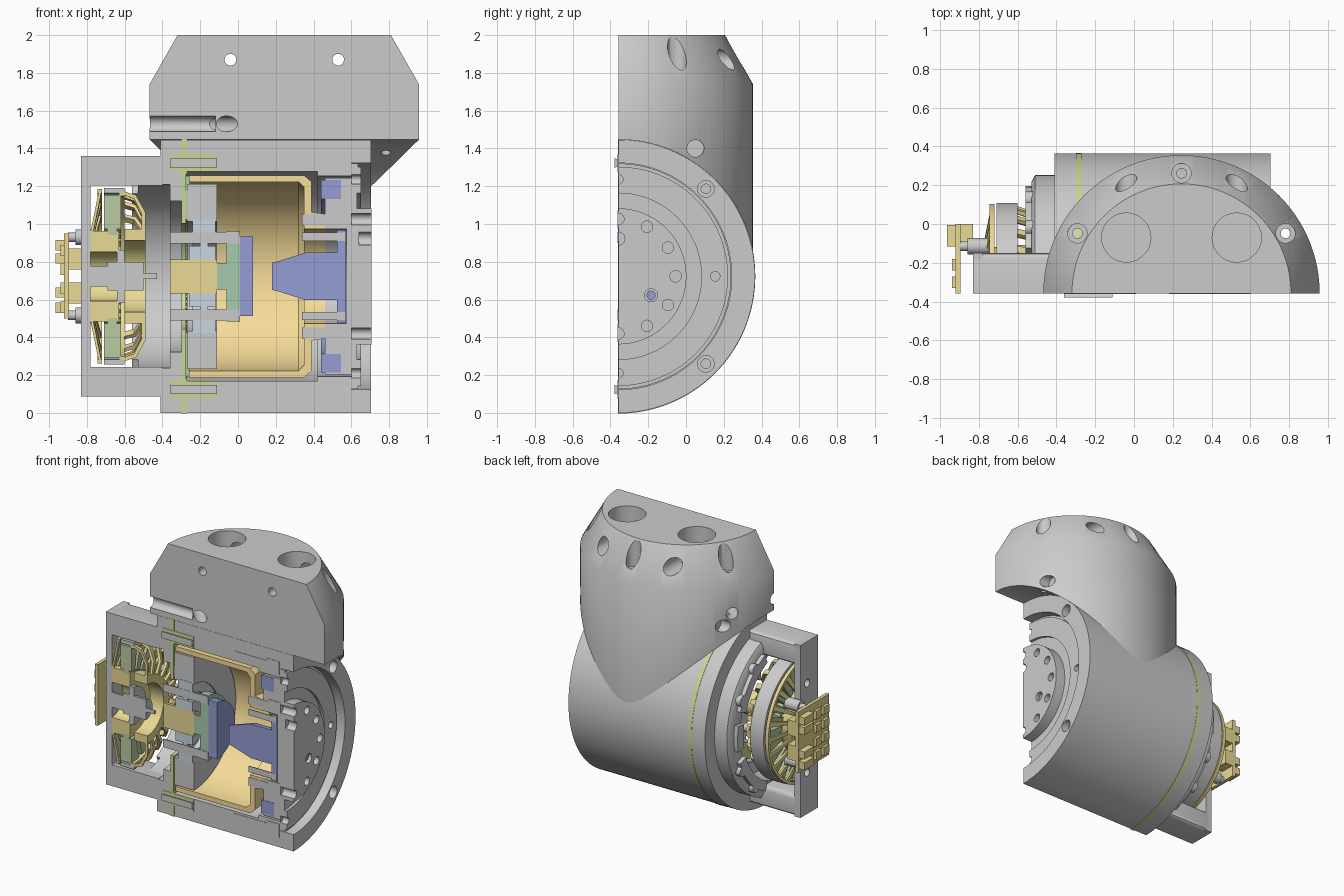
import bpy, bmesh
from math import sin, cos, pi, radians
from mathutils import Vector

if "Cube" in bpy.data.objects:
    bpy.data.objects.remove(bpy.data.objects["Cube"])

Y0, Z0, XC = -0.358, 0.723, 0.245      # section plane, drive axis height, neck axis
HALF = [(0, 180)]
COL = dict(gold=(.93, .72, .32), yellow=(.82, .70, .30), lime=(.58, .70, .30), green=(.38, .60, .42),
           blue=(.30, .34, .66), steel=(.60, .66, .74), coil=(.50, .60, .36))


def finish(name, bm, col=None):
    bmesh.ops.remove_doubles(bm, verts=bm.verts, dist=1e-5)
    bmesh.ops.recalc_face_normals(bm, faces=bm.faces)
    me = bpy.data.meshes.new(name)
    bm.to_mesh(me)
    bm.free()
    ob = bpy.data.objects.new(name, me)
    bpy.context.collection.objects.link(ob)
    if col:
        mat = bpy.data.materials.get(col) or bpy.data.materials.new(col)
        mat.diffuse_color = (*COL[col], 1)
        mat.use_nodes = True
        mat.node_tree.nodes["Principled BSDF"].inputs["Base Color"].default_value = mat.diffuse_color
        me.materials.append(mat)
    smooth(me)
    return ob


def smooth(me):
    me.shade_smooth()
    me.set_sharp_from_angle(angle=radians(30))


def lathe(name, pts, col=None, spans=HALF, n=56, z=Z0, y=Y0, upright=False):
    """Turn a closed (height, radius) profile through one or more angle spans, with capped ends."""
    bm = bmesh.new()
    m = len(pts)
    for a0, a1 in spans:
        rings = []
        for i in range(n + 1):
            a = radians(a0 + (a1 - a0) * i / n)
            if upright:
                co = [(XC + r * cos(a), y + r * sin(a), h) for h, r in pts]
            else:
                co = [(h, y + r * sin(a), z + r * cos(a)) for h, r in pts]
            rings.append([bm.verts.new(c) for c in co])
        for A, B in zip(rings, rings[1:]):
            for j in range(m):
                k = (j + 1) % m
                if pts[j][1] or pts[k][1]:
                    bm.faces.new((A[j], A[k], B[k], B[j]))
        bm.faces.new(rings[0])
        bm.faces.new(rings[-1])
    return finish(name, bm, col)


def ring(name, x0, x1, r0, r1, col=None, **kw):
    return lathe(name, [(x0, r0), (x0, r1), (x1, r1), (x1, r0)], col, **kw)


def cyl(name, p0, p1, r, col=None, n=28):
    p0, p1 = Vector(p0), Vector(p1)
    d = p1 - p0
    bm = bmesh.new()
    bmesh.ops.create_cone(bm, cap_ends=True, segments=n, radius1=r, radius2=r, depth=d.length)
    bm.transform(d.to_track_quat('Z', 'Y').to_matrix().to_4x4())
    bmesh.ops.translate(bm, verts=bm.verts, vec=(p0 + p1) / 2)
    return finish(name, bm, col)


def box(name, x, y, z, col=None, bevel=0):
    bm = bmesh.new()
    bmesh.ops.create_cube(bm, size=1)
    for v in bm.verts:
        v.co = [a[0] + (c + .5) * (a[1] - a[0]) for a, c in zip((x, y, z), v.co)]
    if bevel:
        es = [e for e in bm.edges if all(v.co.y > (y[0] + y[1]) / 2 for v in e.verts)]
        bmesh.ops.bevel(bm, geom=es, offset=bevel, segments=3, affect='EDGES', profile=.5)
    return finish(name, bm, col)


def cut(ob, cutters):
    for c in cutters:
        c.hide_render = True
        mod = ob.modifiers.new('cut', 'BOOLEAN')
        mod.operation, mod.solver, mod.object = 'DIFFERENCE', 'EXACT', c
    dg = bpy.context.evaluated_depsgraph_get()
    me = bpy.data.meshes.new_from_object(ob.evaluated_get(dg))
    ob.modifiers.clear()
    ob.data = me
    smooth(me)
    for c in cutters:
        bpy.data.objects.remove(c)


def polar(r, deg, x):
    a = radians(deg)
    return (x, Y0 + r * sin(a), Z0 + r * cos(a))


def bore(r, deg, x0, x1, rad):
    return cyl('cutter', polar(r, deg, x0), polar(r, deg, x1), rad)


# upper neck: upright half cylinder with a conical top, saddled on the drive housing
neck = lathe('upper_neck', [(.7, 0), (.7, .713), (1.74, .713), (2, .565), (2, 0)], upright=True, n=64)
tools = [cyl('cutter', (-1.2, Y0, Z0), (1.5, Y0, Z0), .724, n=112)]
for x in (-.04, .53):
    tools += [cyl('cutter', (x, -.07, 1.7), (x, -.07, 2.1), .127),
              cyl('cutter', (x, -.07, 1.87), (x, .5, 1.87), .055),
              cyl('cutter', (x, -.5, 1.87), (x, -.07, 1.87), .031)]
for deg in (30, 90, 150):
    x, y = XC + .62 * cos(radians(deg)), Y0 + .62 * sin(radians(deg))
    tools += [cyl('cutter', (x, y, 1.79), (x, y, 2.1), .05), cyl('cutter', (x, y, .9), (x, y, 1.85), .025)]
tools += [cyl('cutter', (.78, .05, 1.4), (1.1, .05, 1.4), .045),
          cyl('cutter', (-.29, .05, 1.45), (-.7, .05, 1.45), .045),
          cyl('cutter', (-.7, Y0, 1.53), (-.12, Y0, 1.53), .041),
          cyl('cutter', (.03, Y0 - .1, 1.53), (-.6, .25, 1.53), .042)]
cut(neck, tools)

# main drive housing
housing = lathe('drive_housing', [(-.41, .723), (.705, .723), (.705, .6), (.6, .6), (.6, .53), (.42, .53),
                                  (.42, .555), (-.36, .555), (-.36, .485), (-.41, .485)], n=64)
cut(housing, [f for d in (45, 135) for f in (bore(.655, d, .65, .8, .044), bore(.655, d, .5, .7, .025))])
lathe('seal_ring', [(-.3, .54), (-.3, .727), (-.27, .727), (-.27, .54)], 'lime', n=64, y=Y0 - .002)

# output flange with its bolt circle
flange = lathe('output_flange', [(.575, 0), (.708, 0), (.708, .36), (.63, .36), (.63, .44), (.65, .44),
                                 (.65, .58), (.635, .58), (.635, .597), (.6, .597), (.6, .52), (.46, .52),
                                 (.46, .25), (.575, .25)])
tools = [bore(.303, d, .6, .8, .03) for d in range(0, 181, 30)]
tools += [bore(.513, d, .6, .8, .025) for d in (0, 90, 180)]
tools += [bore(.2, d, .64, .8, .034) for d in (0, 120)]
cut(flange, tools)
cyl('output_pin', polar(.2, 120, .6), polar(.2, 120, .69), .024, 'blue')
ring('output_seal', .44, .545, .41, .51, 'blue', y=Y0 - .003)
lathe('output_cone', [(.18, 0), (.18, .072), (.22, .082), (.36, .126), (.525, .126), (.525, .245), (.573, .245),
                      (.573, 0)], 'blue', y=Y0 - .003)

# flexible cup
lathe('flex_cup', [(-.26, .5), (-.26, .535), (.35, .535), (.39, .5), (.39, .34), (.46, .33), (.46, .25),
                   (.35, .25), (.35, .47), (.32, .5)], 'gold', y=Y0 - .001)

# wave generator, bearings and input shaft
ring('wave_bearing', -.27, -.11, .29, .49)
ring('wave_bearing_race', -.24, -.12, .22, .3, 'steel', y=Y0 - .002)
ring('shaft_bearing', -.26, -.12, .09, .16, 'steel', y=Y0 - .002)
ring('bearing_spacer', -.2, -.16, .15, .23, 'steel')
ring('ring_gear', -.3, -.275, .28, .54, 'lime')
lathe('ring_gear_teeth', [(-.275, .3), (-.275, .53), (-.255, .53), (-.255, .3)], 'green',
      spans=[(a, a + 3) for a in range(1, 178, 6)], n=1)
ring('inner_spacer', -.36, -.3, .4, .555)
lathe('input_shaft', [(-.36, 0), (-.36, .09), (-.11, .09), (-.11, 0)], 'yellow', n=24)
lathe('input_hub', [(-.11, 0), (-.11, .07), (-.06, .07), (-.06, .24), (.01, .24), (.01, 0)], 'green')
lathe('input_cap', [(.01, 0), (.01, .21), (.08, .21), (.08, 0)], 'blue')

# bolts lying on the section plane, above and below the axis
for s, side in ((1, 'upper'), (-1, 'lower')):
    def bolt(name, r, x0, x1, rad, head=0, col=None):
        p = [(x0, 0), (x0, rad), (x1, rad), (x1, 0)]
        if head:
            p[3:] = [(x1, rad + .018), (x1 + head, rad + .018), (x1 + head, 0)]
        lathe(f'{side}_{name}', p, col, n=12, z=Z0 + s * r, y=Y0 - .004)
    bolt('rim_bolt', .6, .22, .49, .03, .1)
    bolt('flange_bolt', .3, .34, .5, .03, .1)
    bolt('carrier_bolt', .21, .34, .57, .022)
    bolt('hub_bolt', .205, -.36, .01, .03)
    bolt('seal_bolt_sleeve', .6, -.36, -.11, .045, 0, 'lime')
    lathe(f'{side}_seal_bolt', [(-.36, 0), (-.36, .024), (-.11, .024), (-.11, 0)], n=12,
          z=Z0 + s * .6, y=Y0 - .02)
    # brake frame arms
    z = sorted((Z0 + s * .48, Z0 + s * .637))
    box(f'{side}_frame_arm', (-.83, -.4), (Y0, -.15), z, bevel=.03)
    for k, a in enumerate((38, 62)):
        a = a if s > 0 else 180 - a
        cyl(f'{side}_flange_screw_{k}', polar(.55, a, -.56), polar(.55, a, -.5), .04)
    # board standoffs
    zs = Z0 + s * .207
    cyl(f'{side}_standoff', (-.86, -.115, zs), (-.75, -.115, zs), .042)
    cyl(f'{side}_standoff_tip', (-.9, -.115, zs), (-.86, -.115, zs), .025)

# rear flange and end bar
lathe('rear_flange', [(-.53, .485), (-.53, .575), (-.51, .61), (-.41, .61), (-.41, .485)])
ring('rear_flange_lip', -.56, -.52, .485, .555, spans=[(25, 70), (80, 100), (110, 155)], n=16)
bar = box('frame_end_bar', (-.83, -.78), (Y0, -.15), (.086, 1.36))
cut(bar, [cyl('cutter', (-.9, -.23, Z0 + o), (-.7, -.23, Z0 + o), .028) for o in (-.54, -.33, .33, .54)])

# rear motor: rim, windings, ribbed cage and axle
ring('motor_rim', -.71, -.6, .44, .467)
ring('motor_windings', -.71, -.62, .25, .43, 'coil', spans=[(a, a + 9) for a in range(0, 172, 14)] + [(175, 180)], n=3)
ring('motor_core', -.69, -.64, .22, .26, 'coil')
ring('motor_hub', -.78, -.63, .13, .24, 'yellow')
ribs = [(0, 3)] + [(a, a + 5) for a in range(13, 170, 15)] + [(177, 180)]
lathe('motor_cage_ribs', [(-.62, .455), (-.54, .43), (-.49, .34), (-.49, .24), (-.51, .24), (-.51, .33),
                          (-.55, .41), (-.62, .435)], 'yellow', spans=ribs, n=2)
ring('motor_cage_rim', -.63, -.6, .425, .46, 'yellow')
ring('motor_cage_hub', -.6, -.49, .19, .25, 'yellow')
lathe('motor_rear_ribs', [(-.78, .24), (-.735, .46), (-.72, .46), (-.765, .24)], 'yellow', spans=ribs, n=2)
ring('motor_rear_rim', -.745, -.72, .44, .462, 'yellow')
lathe('motor_axle', [(-.78, 0), (-.78, .055), (-.69, .055), (-.69, .075), (-.5, .075), (-.5, .015), (-.43, .015),
                     (-.43, 0)], n=24)
ring('axle_collar', -.64, -.6, .07, .14)

# controller board with connectors
box('controller_board', (-.92, -.895), (Y0, -.0), (.5, .95), 'yellow')
for i, z in enumerate((.53, .61, .79, .86)):
    box(f'outer_connector_{i}', (-.965, -.92), (-.115, -.005), (z, z + .055), 'yellow')
for i, z in enumerate((.58, .76)):
    box(f'inner_connector_{i}', (-.9, -.83), (-.11, 0), (z, z + .11), 'yellow')
for i in range(8):
    y, z = -.33 + .09 * (i % 2), .53 + .1 * (i // 2)
    box(f'board_chip_{i}', (-.94, -.92), (y, y + .06), (z, z + .06), 'yellow')
